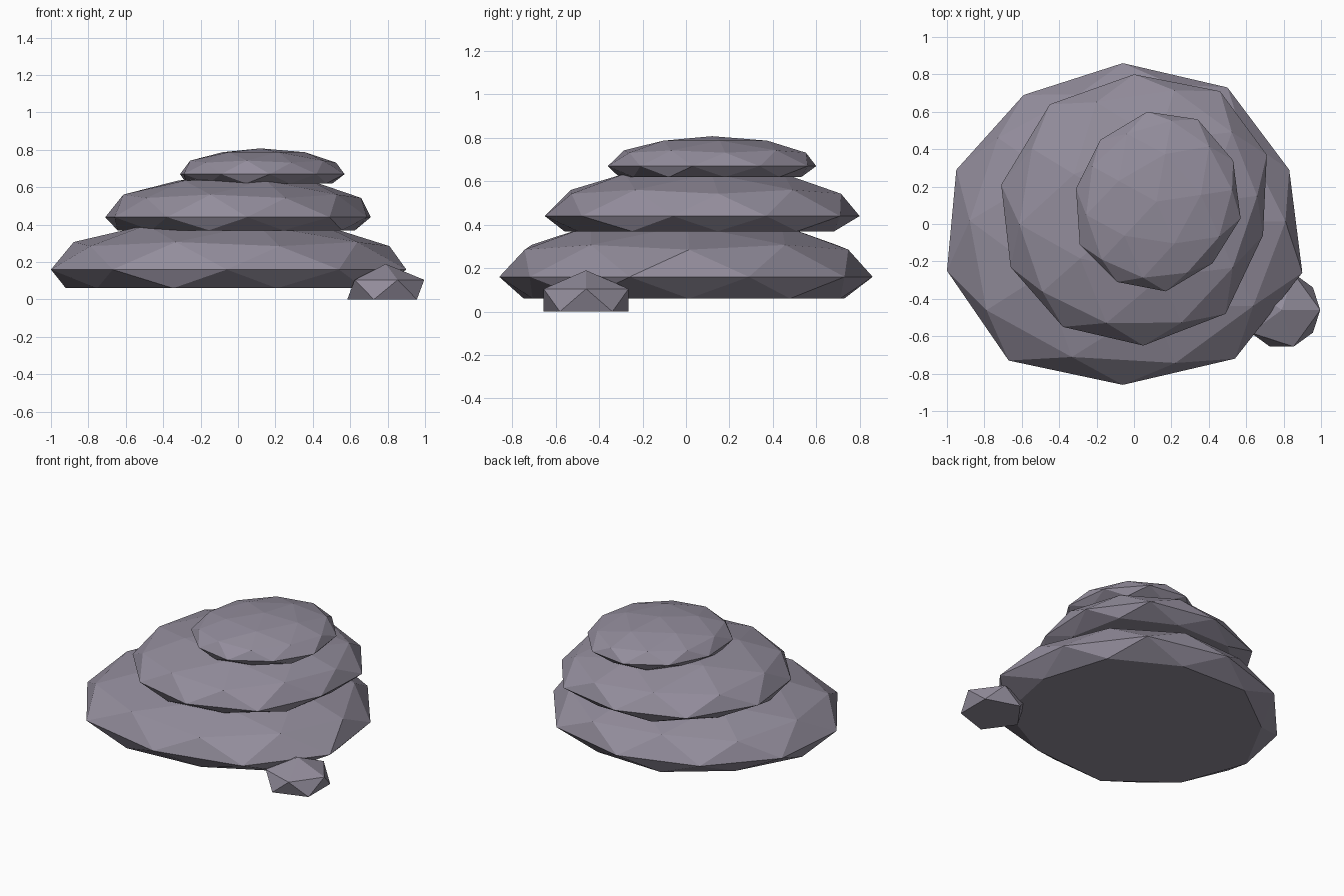
import bpy, bmesh, math
from mathutils import Vector

old = bpy.data.objects.get("Cube")
if old:
    bpy.data.objects.remove(old)

# One stone colour for every part
stone = bpy.data.materials.new("grey_violet_stone")
color = (0.29, 0.265, 0.33, 1)
stone.diffuse_color = color
stone.use_nodes = True
bsdf = stone.node_tree.nodes["Principled BSDF"]
bsdf.inputs["Base Color"].default_value = color
bsdf.inputs["Roughness"].default_value = 0.9

STEP = math.radians(36)


def warp(x, y, center, outline):
    """Map a point of the unit disc onto an irregular ten-sided outline."""
    radius = math.hypot(x, y)
    if radius < 0.01:
        return center
    turn = (math.atan2(y, x) - STEP / 2) / STEP
    k = math.floor(turn + 0.001)
    t = max(0, turn - k)
    a = Vector(outline[k % 10]) - center
    b = Vector(outline[(k + 1) % 10]) - center
    chord = math.cos(STEP / 2) / math.cos((t - 0.5) * STEP)
    return center + a.lerp(b, t) * radius / chord


def make_rock(name, detail, center, middle_z, height, floor_z, outline=None, size=1):
    """Squashed icosphere with its underside pressed flat."""
    bm = bmesh.new()
    bmesh.ops.create_icosphere(bm, subdivisions=detail, radius=1)
    center = Vector(center)
    for v in bm.verts:
        x, y, z = v.co
        flat = warp(x, y, center, outline) if outline else center + Vector((x, y)) * size
        v.co = (flat.x, flat.y, max(floor_z, middle_z + z * height))
    # Merge the pressed underside into one flat face
    bmesh.ops.dissolve_limit(bm, angle_limit=0.001, verts=bm.verts, edges=bm.edges)
    mesh = bpy.data.meshes.new(name)
    bm.to_mesh(mesh)
    bm.free()
    mesh.materials.append(stone)
    obj = bpy.data.objects.new(name, mesh)
    bpy.context.collection.objects.link(obj)
    return obj


# Widest outline of each slab, counter-clockwise from the right
base_outline = [(.83, .29), (.5, .73), (-.06, .86), (-.59, .69), (-.95, .29),
                (-1, -.25), (-.67, -.73), (-.06, -.86), (.54, -.72), (.9, -.26)]
middle_outline = [(.71, .37), (.46, .71), (0, .8), (-.45, .64), (-.71, .21),
                  (-.66, -.23), (-.38, -.55), (.05, -.65), (.49, -.48), (.69, -.06)]
top_outline = [(.53, .34), (.34, .56), (.07, .6), (-.18, .45), (-.31, .19),
               (-.29, -.11), (-.09, -.31), (.17, -.36), (.42, -.21), (.57, .03)]

# Stacked slabs
make_rock("base_slab", 2, (-.06, 0), .16, .28, .06, base_outline)
make_rock("middle_slab", 2, (0, .07), .44, .23, .37, middle_outline)
make_rock("top_slab", 2, (.12, .12), .67, .138, .62, top_outline)

# Small stone beside the stack
make_rock("pebble", 1, (.79, -.46), .036, .154, 0, size=.23)
